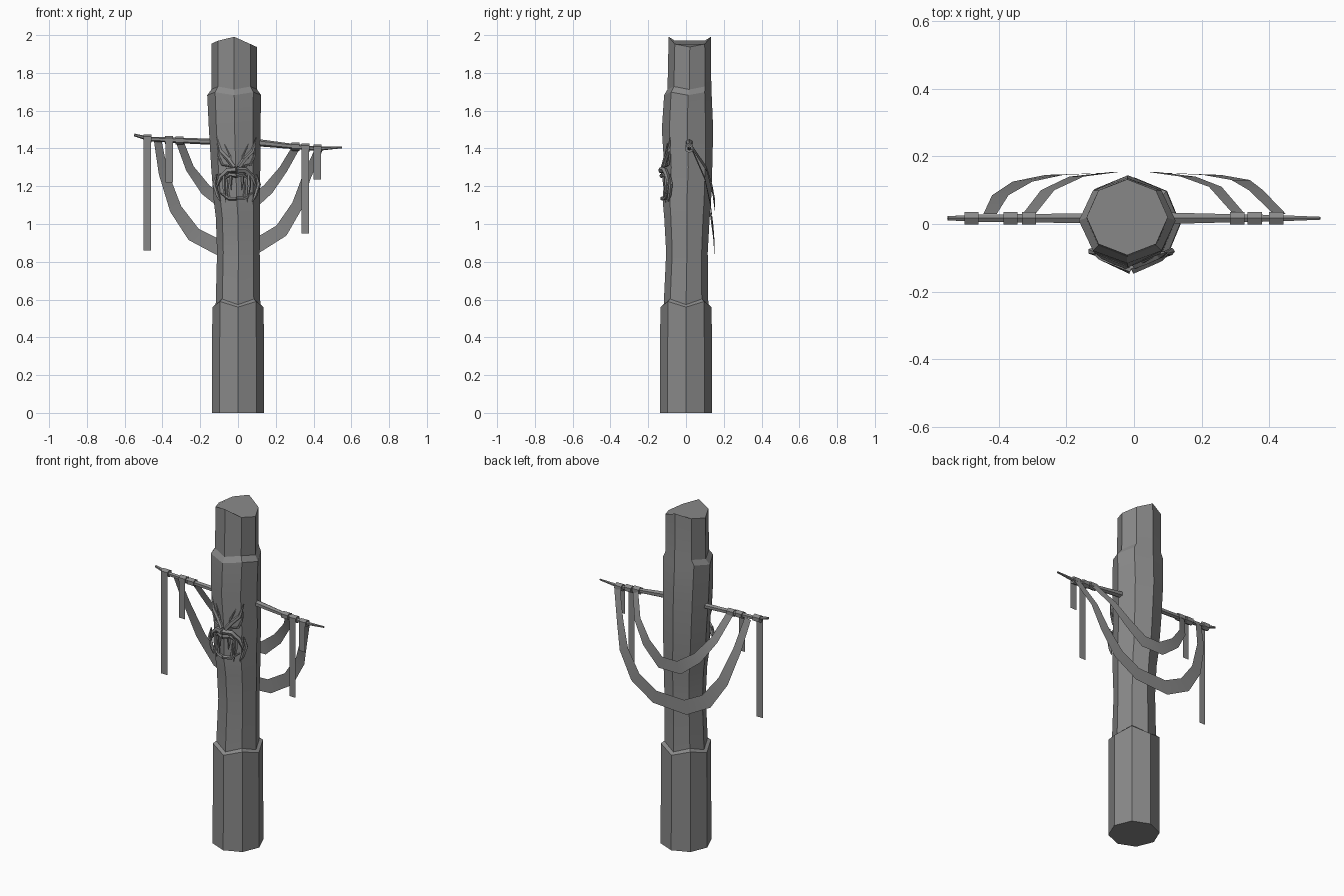
import bpy, bmesh, math
from mathutils import Vector

if "Cube" in bpy.data.objects:
    bpy.data.objects.remove(bpy.data.objects["Cube"])

GREY = (0.25, 0.25, 0.25, 1)
mat = bpy.data.materials.new("weathered grey")
mat.use_nodes = True
mat.diffuse_color = GREY
mat.node_tree.nodes["Principled BSDF"].inputs["Base Color"].default_value = GREY


def loft(name, rings, closed=True):
    """Skin rings of points; closed rings get end caps."""
    bm = bmesh.new()
    rows = [[bm.verts.new(p) for p in r] for r in rings]
    n = len(rows[0])
    for a, b in zip(rows, rows[1:]):
        for i in range(n if closed else n - 1):
            j = (i + 1) % n
            bm.faces.new((a[i], a[j], b[j], b[i]))
    if closed:
        bm.faces.new(rows[0][::-1])
        bm.faces.new(rows[-1])
    bmesh.ops.recalc_face_normals(bm, faces=bm.faces)
    me = bpy.data.meshes.new(name)
    bm.to_mesh(me)
    bm.free()
    me.materials.append(mat)
    ob = bpy.data.objects.new(name, me)
    bpy.context.collection.objects.link(ob)
    bpy.context.view_layer.objects.active = ob
    bpy.ops.object.select_all(action="DESELECT")
    ob.select_set(True)
    bpy.ops.object.shade_smooth_by_angle(angle=math.radians(25))
    return ob


def tube(name, path, radii, sides=6):
    """Tapered tube along a path."""
    pts = [Vector(p) for p in path]
    rings = []
    for i, p in enumerate(pts):
        t = (pts[min(i + 1, len(pts) - 1)] - pts[max(i - 1, 0)]).normalized()
        u = t.cross(Vector((0, 1, 0))).normalized()
        v = t.cross(u)
        rings.append([p + radii[i] * (u * math.cos(a) + v * math.sin(a))
                      for a in (math.tau * k / sides for k in range(sides))])
    return loft(name, rings)


def octagon(z, cx, cy, rx, ry, zig=0.0):
    return [Vector((cx + rx * math.sin(k * math.pi / 4), cy - ry * math.cos(k * math.pi / 4),
                    z + zig * (1 if k % 2 else -1))) for k in range(8)]


# Trunk: stepped eight-sided post
rings = [octagon(0, 0, 0, .138, .138),
         octagon(.575, 0, 0, .136, .136, .015),
         octagon(.588, 0, 0, .118, .118, .015),
         octagon(.85, .002, .005, .113, .110),
         octagon(1.03, 0, .005, .117, .120),
         octagon(1.12, -.006, .005, .122, .128),
         octagon(1.30, -.012, .012, .130, .127),
         octagon(1.50, -.018, .008, .136, .136),
         octagon(1.69, -.02, .01, .143, .126, .008),
         octagon(1.72, -.02, .018, .121, .116, .008),
         octagon(1.98, -.02, .02, .120, .112)]
for p in rings[-1]:  # ridge-cut top
    p.z = 2 - .45 * abs(p.x + .04)
trunk = loft("trunk", rings)

# Crossbar: crooked tapered branch
bar = [(-.55, 1.472), (-.47, 1.45), (-.30, 1.442), (-.13, 1.435),
       (.11, 1.43), (.25, 1.415), (.42, 1.398), (.55, 1.406)]
tube("crossbar", [(x, .017, z) for x, z in bar],
     [.007, .012, .015, .016, .019, .015, .011, .005])


def bar_z(x):
    for (x0, z0), (x1, z1) in zip(bar, bar[1:]):
        if x0 <= x <= x1:
            return z0 + (z1 - z0) * (x - x0) / (x1 - x0)


# Cloth wraps around the bar
def wrap(name, x, w=.042, r=.022):
    rings = []
    for s in (-w / 2, w / 2):
        rings.append([(x + s, .017 + r * math.cos(a), bar_z(x) + r * math.sin(a))
                      for a in (math.tau * (k + .5) / 6 for k in range(6))])
    loft(name, rings)


# Hanging strips
for name, x, bottom in (("long_strip_right", -.48, .86), ("short_strip_right", -.365, 1.22),
                        ("long_strip_left", .357, .95), ("short_strip_left", .42, 1.235)):
    wrap(name + "_wrap", x)
    loft(name, [[(x - .02, -.003, z), (x + .02, -.003, z)] for z in (bottom, bar_z(x))], False)


# Garlands: ribbons slung from the bar behind the trunk
def ribbon(name, path, width):
    pts = [Vector(p) for p in path]
    rows = []
    for i, p in enumerate(pts):
        t = pts[min(i + 1, len(pts) - 1)] - pts[max(i - 1, 0)]
        side = Vector((-t.z, 0, t.x)).normalized() * width[i] / 2
        rows.append((p - side, p + side))
    loft(name, rows, False)


ribbon("outer_garland",
       [(-.425, .03, 1.44), (-.395, .085, 1.27), (-.33, .125, 1.08), (-.235, .145, .945),
        (-.10, .15, .875), (.10, .15, .885), (.23, .145, .965), (.315, .13, 1.10),
        (.36, .10, 1.24), (.43, .03, 1.40)],
       [.04, .05, .065, .08, .085, .08, .075, .06, .045, .04])
ribbon("inner_garland",
       [(-.31, .03, 1.44), (-.255, .10, 1.295), (-.17, .14, 1.18), (-.06, .153, 1.10),
        (.06, .153, 1.10), (.16, .14, 1.185), (.24, .11, 1.29), (.31, .03, 1.41)],
       [.04, .045, .06, .075, .075, .06, .045, .04])
for side, x in (("right", -.31), ("left", .305)):
    wrap("garland_wrap_" + side, x)


# Carved face on the front
def on_trunk(x, z, proud):
    return (x - .008, -.118 + .40 * abs(x) - proud, z)


def carve(name, points, radii, proud=.006):
    for label, s in (("left", 1), ("right", -1)):
        tube(f"{name}_{label}", [on_trunk(s * x, z, proud) for x, z in points], radii, 5)


carve("brow", [(.012, 1.30), (.045, 1.345), (.085, 1.385), (.105, 1.46)],
      [.012, .013, .011, .002], .008)
carve("eye_rim_inner", [(.03, 1.31), (.035, 1.36), (.065, 1.425)], [.006, .006, .002])
carve("eye_rim_outer", [(.03, 1.305), (.075, 1.315), (.095, 1.36), (.10, 1.41)],
      [.005, .007, .006, .002])
carve("upper_lip", [(0, 1.285), (.045, 1.285), (.085, 1.25), (.108, 1.19)],
      [.017, .015, .013, .004], .014)
carve("nostril", [(0, 1.255), (.035, 1.262), (.06, 1.24)], [.012, .01, .004], .012)
carve("cheek", [(.105, 1.265), (.118, 1.21), (.10, 1.15), (.085, 1.12)],
      [.004, .011, .010, .003], .010)
carve("jaw", [(0, 1.135), (.04, 1.135), (.085, 1.165)], [.010, .010, .004], .010)
carve("upper_fang", [(.066, 1.26), (.068, 1.20), (.056, 1.115)], [.011, .010, .001], .012)
carve("small_fang", [(.03, 1.255), (.032, 1.22), (.028, 1.18)], [.010, .008, .001], .010)
carve("lower_fang", [(.04, 1.13), (.046, 1.18), (.046, 1.235)], [.009, .007, .001], .008)
